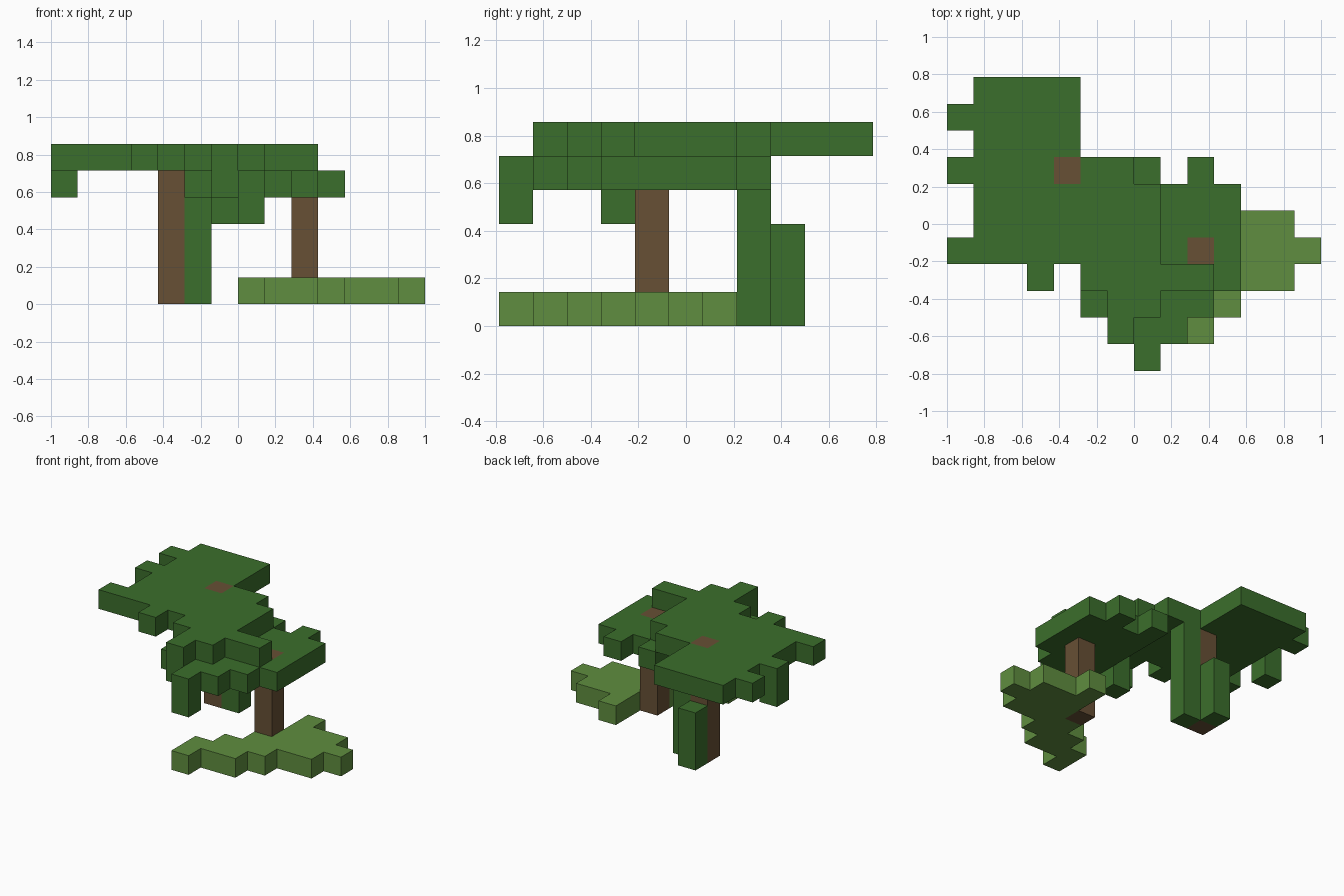
import bpy
import bmesh
from math import radians
from mathutils import Vector

default = bpy.data.objects.get("Cube")
if default:
    bpy.data.objects.remove(default, do_unlink=True)

CELL = 1 / 7            # edge length of one block
DEPTH = 11              # blocks from front to back


def material(name, colour):
    mat = bpy.data.materials.new(name)
    mat.use_nodes = True
    rgba = (*colour, 1)
    mat.diffuse_color = rgba
    mat.node_tree.nodes["Principled BSDF"].inputs["Base Color"].default_value = rgba
    return mat


leaf_green = material("leaf green", (0.044, 0.156, 0.025))
grass_green = material("grass green", (0.115, 0.27, 0.05))
bark_brown = material("bark brown", (0.135, 0.08, 0.035))


def slab(level, rows):
    """Blocks of one level; each row is (first y, last y, first x, last x)."""
    return {(x, y, level) for y0, y1, x0, x1 in rows
            for y in range(y0, y1 + 1) for x in range(x0, x1 + 1)}


def column(x, y, bottom, top):
    return {(x, y, z) for z in range(bottom, top + 1)}


# Trunks reach through the canopies
tall_trunk = column(-3, 7, 0, 5)
short_trunk = column(2, 4, 0, 4)

# High canopy with ragged edges
upper_canopy = slab(5, [
    (8, 10, -6, -3), (9, 9, -7, -7),
    (7, 7, -7, -1), (5, 6, -6, 0), (4, 4, -7, 0),
    (3, 3, -4, -4), (3, 3, -2, 2), (2, 2, -1, 0), (1, 1, -1, -1),
])

# Low canopy, stepping forward
lower_canopy = slab(4, [
    (7, 7, 0, 0), (7, 7, 2, 2), (4, 6, 0, 3), (3, 3, -1, 3),
    (2, 2, -2, 2), (1, 1, -1, 1), (0, 0, 0, 0),
])

# Leaves hanging below the canopies
hanging_leaves = {(0, 0, 3), (-1, 3, 3), (-7, 7, 4)}
long_vine = column(-2, 7, 0, 4)
short_vine = column(-3, 8, 0, 2)

# Grass around the short trunk
grass_patch = slab(0, [
    (0, 0, 0, 0), (1, 1, 0, 2), (2, 2, 1, 3), (3, 3, 2, 5),
    (4, 4, 3, 6), (5, 5, 3, 5), (6, 6, 3, 3),
])

parts = [
    ("tall_trunk", tall_trunk, bark_brown),
    ("short_trunk", short_trunk, bark_brown),
    ("upper_canopy", upper_canopy - tall_trunk, leaf_green),
    ("lower_canopy", lower_canopy - short_trunk, leaf_green),
    ("hanging_leaves", hanging_leaves, leaf_green),
    ("long_vine", long_vine, leaf_green),
    ("short_vine", short_vine, leaf_green),
    ("grass_patch", grass_patch, grass_green),
]
solid = set().union(*(cells for _, cells, _ in parts))


def build(name, cells, mat):
    """Outer skin of the blocks, with flat areas merged."""
    bm = bmesh.new()
    for cell in sorted(cells):
        centre = Vector(cell) + Vector((0.5, 0.5 - DEPTH / 2, 0.5))
        for axis in range(3):
            for sign in (-1, 1):
                normal = Vector((0, 0, 0))
                normal[axis] = sign
                beside = tuple(int(c + n) for c, n in zip(cell, normal))
                if beside in solid:
                    continue
                u = Vector((0, 0, 0))
                u[(axis + 1) % 3] = 0.5
                v = normal.cross(u)
                middle = centre + normal / 2
                corners = [middle - u - v, middle + u - v, middle + u + v, middle - u + v]
                bm.faces.new([bm.verts.new(p * CELL) for p in corners])
    bmesh.ops.remove_doubles(bm, verts=bm.verts[:], dist=CELL / 100)
    bmesh.ops.dissolve_limit(bm, angle_limit=radians(1), verts=bm.verts[:], edges=bm.edges[:])
    mesh = bpy.data.meshes.new(name)
    bm.to_mesh(mesh)
    bm.free()
    mesh.materials.append(mat)
    bpy.context.collection.objects.link(bpy.data.objects.new(name, mesh))


for part in parts:
    build(*part)
